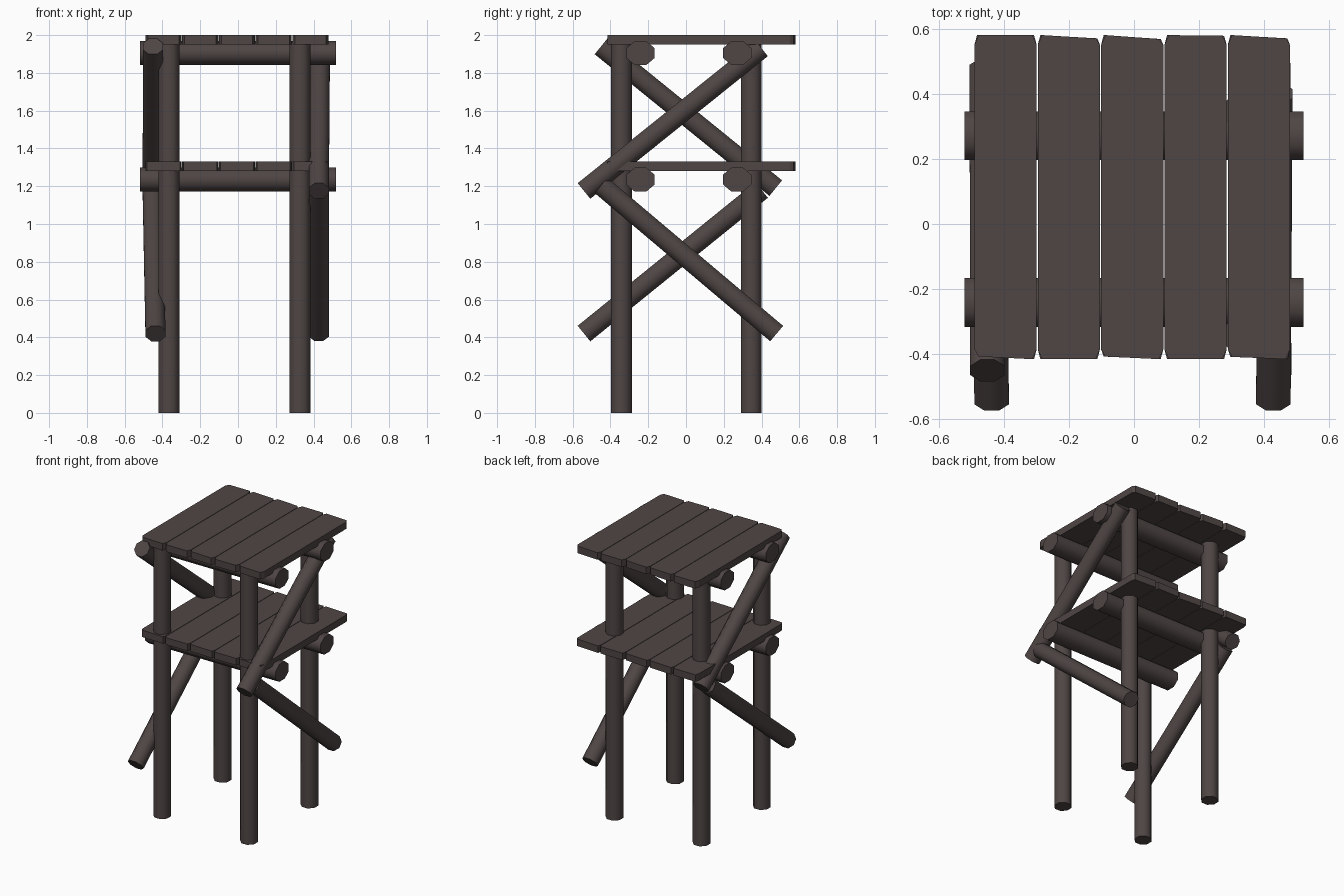
import bpy, bmesh, math
from mathutils import Vector, Matrix

if "Cube" in bpy.data.objects:
    bpy.data.objects.remove(bpy.data.objects["Cube"])

wood = bpy.data.materials.new("dark brown wood")
wood.diffuse_color = (0.078, 0.061, 0.059, 1)
wood.use_nodes = True
wood.node_tree.nodes["Principled BSDF"].inputs["Base Color"].default_value = wood.diffuse_color


def finish(bm, name, smooth):
    bmesh.ops.recalc_face_normals(bm, faces=bm.faces)
    me = bpy.data.meshes.new(name)
    bm.to_mesh(me)
    bm.free()
    ob = bpy.data.objects.new(name, me)
    bpy.context.collection.objects.link(ob)
    me.materials.append(wood)
    if smooth:
        bpy.ops.object.select_all(action='DESELECT')
        ob.select_set(True)
        bpy.context.view_layer.objects.active = ob
        bpy.ops.object.shade_smooth_by_angle(angle=math.radians(60))
    return ob


def log(name, a, b, ra, rb=None):
    """Eight-sided log from a to b; ra/rb are half widths across the flats."""
    a, b = Vector(a), Vector(b)
    d = (b - a).normalized()
    side = Vector((0, 1, 0)) if abs(d.y) < 0.3 else Vector((1, 0, 0))
    up = d.cross(side).normalized()
    k = 1 / math.cos(math.pi / 8)
    bm = bmesh.new()
    rings = []
    for p in (a, b):
        ring = []
        for i in range(8):
            t = (i + 0.5) * math.pi / 4
            ring.append(bm.verts.new(p + side * ra * k * math.cos(t) + up * (rb or ra) * k * math.sin(t)))
        rings.append(ring)
    for i in range(8):
        j = (i + 1) % 8
        bm.faces.new((rings[0][i], rings[0][j], rings[1][j], rings[1][i]))
    for r in rings:
        bm.faces.new(r)
    return finish(bm, name, True)


def plank(name, x0, x1, z0, z1, cx, back_skew, front_skew):
    """Board along y with clipped corners and slightly slanted ends."""
    y0, y1, cy = -0.415, 0.58, 0.03
    pts = [(x0, y0 + cy), (x0 + cx, y0 + front_skew), (x1 - cx, y0), (x1, y0 + cy),
           (x1, y1 - cy), (x1 - cx, y1 - back_skew), (x0 + cx, y1), (x0, y1 - cy)]
    bm = bmesh.new()
    f = bm.faces.new([bm.verts.new((x, y, z0)) for x, y in pts])
    ext = bmesh.ops.extrude_face_region(bm, geom=[f])
    top = [v for v in ext["geom"] if isinstance(v, bmesh.types.BMVert)]
    bmesh.ops.translate(bm, verts=top, vec=(0, 0, z1 - z0))
    return finish(bm, name, False)


# Legs
for sx, x in (("left", -0.365), ("right", 0.328)):
    for sy, y in (("front", -0.342), ("back", 0.345)):
        log(f"{sy}_{sx}_leg", (x, y, 0), (x, y, 1.96), 0.055)

# Two decks: cross beams and planks
back_skew = (0.0, 0.01, 0.012, 0.002, 0.01)
front_skew = (0.008, 0.0, 0.008, 0.0, 0.007)
for deck, top, cx in (("upper", 2.0, 0.013), ("lower", 1.33, 0.008)):
    for sy, y in (("front", -0.241), ("back", 0.271)):
        log(f"{deck}_{sy}_beam", (-0.52, y, top - 0.095), (0.52, y, top - 0.095), 0.075, 0.063)
    for i in range(5):
        x0 = -0.49 + i * 0.1945
        plank(f"{deck}_plank_{i + 1}", x0, x0 + 0.191, top - 0.05, top, cx,
              back_skew[i], front_skew[i])

# Diagonal braces on the two sides
log("right_upper_brace", (0.428, -0.54, 1.175), (0.434, 0.40, 1.93), 0.053)
log("right_lower_brace", (0.430, -0.45, 1.205), (0.428, 0.48, 0.42), 0.053)
log("left_upper_brace", (-0.450, -0.45, 1.94), (-0.452, 0.475, 1.19), 0.053)
log("left_lower_brace", (-0.437, -0.54, 0.42), (-0.452, 0.40, 1.18), 0.053)
